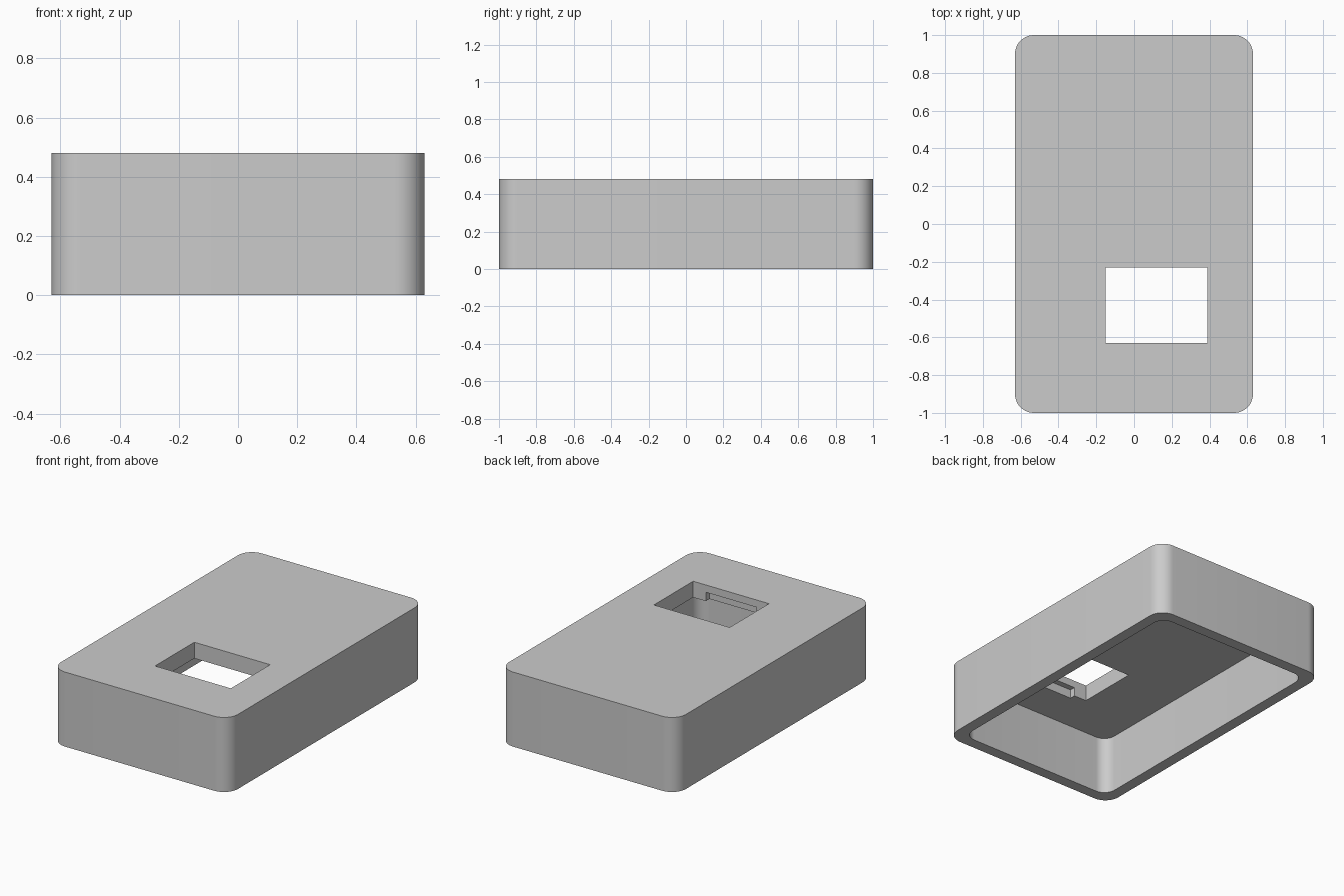
import bpy
import bmesh
from math import cos, sin, pi, radians

cube = bpy.data.objects.get("Cube")
if cube:
    bpy.data.objects.remove(cube, do_unlink=True)

grey = bpy.data.materials.new("light_grey")
grey.use_nodes = True
grey.diffuse_color = (0.6, 0.6, 0.6, 1)
grey.node_tree.nodes["Principled BSDF"].inputs["Base Color"].default_value = (0.6, 0.6, 0.6, 1)


def prism(name, outline, z0, z1):
    """Extrude a closed outline from z0 up to z1."""
    bm = bmesh.new()
    base = bm.faces.new([bm.verts.new((x, y, z0)) for x, y in outline])
    top = bmesh.ops.extrude_face_region(bm, geom=[base])["geom"]
    moved = [v for v in top if isinstance(v, bmesh.types.BMVert)]
    bmesh.ops.translate(bm, verts=moved, vec=(0, 0, z1 - z0))
    bmesh.ops.recalc_face_normals(bm, faces=bm.faces)
    mesh = bpy.data.meshes.new(name)
    bm.to_mesh(mesh)
    bm.free()
    mesh.materials.append(grey)
    obj = bpy.data.objects.new(name, mesh)
    bpy.context.collection.objects.link(obj)
    return obj


def rounded(w, h, r, steps=12):
    """Rounded rectangle with half sizes w and h."""
    points = []
    for i, (sx, sy) in enumerate([(1, 1), (-1, 1), (-1, -1), (1, -1)]):
        for k in range(steps + 1):
            a = (i + k / steps) * pi / 2
            points.append((sx * (w - r) + r * cos(a), sy * (h - r) + r * sin(a)))
    return points


def rect(x0, x1, y0, y1):
    return [(x0, y0), (x1, y0), (x1, y1), (x0, y1)]


W, L, H = 0.63, 1.0, 0.48
WALL, CEILING = 0.073, 0.376

# Outer case
case = prism("case_shell", rounded(W, L, 0.1), 0, H)

# Hollow underside, window through the top, and latch recess in its front wall
cutters = [
    prism("cavity_cutter", rounded(W - WALL, L - WALL, 0.078), -0.1, CEILING),
    prism("window_cutter", rect(-0.15, 0.39, -0.63, -0.23), 0.2, 0.6),
    prism("recess_cutter", rect(-0.06, 0.30, -0.667, -0.5), 0.25, 0.433),
]

bpy.ops.object.select_all(action="DESELECT")
bpy.context.view_layer.objects.active = case
case.select_set(True)
for cutter in cutters:
    cutter.hide_render = True
    cut = case.modifiers.new(cutter.name, "BOOLEAN")
    cut.operation = "DIFFERENCE"
    cut.solver = "EXACT"
    cut.object = cutter
    bpy.ops.object.modifier_apply(modifier=cut.name)
    bpy.data.objects.remove(cutter, do_unlink=True)

bpy.ops.object.shade_smooth_by_angle(angle=radians(30))
